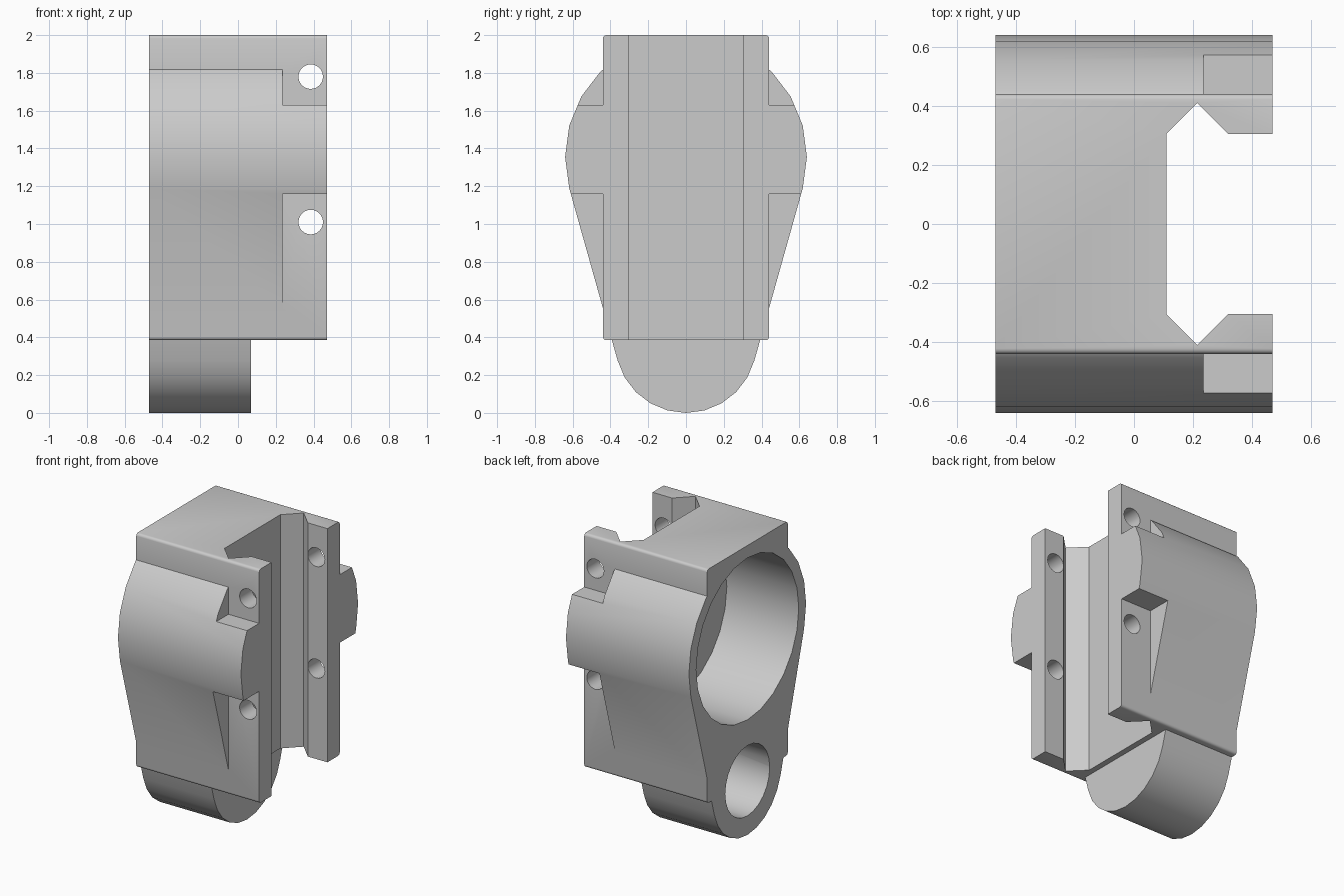
import bpy, bmesh, math
from mathutils import Vector

if "Cube" in bpy.data.objects:
    bpy.data.objects.remove(bpy.data.objects["Cube"], do_unlink=True)

grey = bpy.data.materials.new("plain grey")
grey.use_nodes = True
grey.diffuse_color = (0.6, 0.6, 0.6, 1)
grey.node_tree.nodes["Principled BSDF"].inputs["Base Color"].default_value = (0.6, 0.6, 0.6, 1)


def prism(name, profile, axis, start, end):
    """Extrude a 2D profile along an axis: x takes (y, z), y takes (x, z), z takes (x, y)."""
    bm = bmesh.new()
    i = "xyz".index(axis)
    verts = []
    for p in profile:
        co = list(p)
        co.insert(i, start)
        verts.append(bm.verts.new(co))
    face = bm.faces.new(verts)
    move = Vector((0, 0, 0))
    move[i] = end - start
    new = bmesh.ops.extrude_face_region(bm, geom=[face])["geom"]
    bmesh.ops.translate(bm, vec=move, verts=[v for v in new if isinstance(v, bmesh.types.BMVert)])
    bmesh.ops.recalc_face_normals(bm, faces=bm.faces)
    mesh = bpy.data.meshes.new(name)
    bm.to_mesh(mesh)
    bm.free()
    mesh.materials.append(grey)
    obj = bpy.data.objects.new(name, mesh)
    bpy.context.collection.objects.link(obj)
    return obj


def arc(cx, cy, r, a0=0, a1=345, steps=23):
    angles = [math.radians(a0 + (a1 - a0) * k / steps) for k in range(steps + 1)]
    return [(cx + r * math.cos(a), cy + r * math.sin(a)) for a in angles]


def rect(a0, b0, a1, b1):
    return [(a0, b0), (a1, b0), (a1, b1), (a0, b1)]


def combine(target, other, operation="DIFFERENCE"):
    mod = target.modifiers.new("combine", "BOOLEAN")
    mod.operation = operation
    mod.solver = "EXACT"
    mod.object = other
    bpy.context.view_layer.objects.active = target
    bpy.ops.object.modifier_apply(modifier=mod.name)
    bpy.data.objects.remove(other, do_unlink=True)


BACK, FRONT, SIDE, BOTTOM = -0.47, 0.47, 0.44, 0.385
BIG_Z, SMALL_Z = 1.355, 0.375

# Tapered barrel housing wrapped around both bores
housing = prism("barrel_housing",
                arc(0, BIG_Z, 0.64, -15, 195, 14) + arc(0, SMALL_Z, 0.375, 195, 345, 10),
                "x", BACK, FRONT)

# Screw pockets on both sides, and the shortened lower barrel
for s in (-1, 1):
    for z0, z1 in ((-0.5, 1.16), (1.63, 2.5)):
        combine(housing, prism("pocket_cutter", rect(s * 0.42, z0, s, z1), "x", 0.235, 1))
combine(housing, prism("end_cutter", rect(-1, -1, 1, 0.45), "x", 0.07, 1))

# Clamp block with small rounded long edges
r = 0.018
outline = []
for k, (y, z) in enumerate(((1, 2 - r), (-1, 2 - r), (-1, BOTTOM + r), (1, BOTTOM + r))):
    outline += arc(y * (SIDE - r), z, r, 90 * k, 90 * k + 90, 3)
body = prism("mount_body", outline, "x", BACK, FRONT)
combine(body, housing, "UNION")

# Rail channel with V grooves
half = [(0.11, 0.305), (0.215, 0.41), (0.32, 0.305), (0.6, 0.305)]
channel = half + [(x, -y) for x, y in reversed(half)]
combine(body, prism("channel_cutter", channel, "z", 0.2, 2.2))

# Blind bores
combine(body, prism("large_bore_cutter", arc(0, BIG_Z, 0.56), "x", -0.6, 0.08))
combine(body, prism("small_bore_cutter", arc(0, SMALL_Z, 0.243), "x", -0.6, 0.04))

# Cross holes for the clamp screws
for z in (1.01, 1.78):
    combine(body, prism("screw_hole_cutter", arc(0.385, z, 0.065), "y", -1, 1))

bpy.ops.object.select_all(action="DESELECT")
body.select_set(True)
bpy.context.view_layer.objects.active = body
bpy.ops.object.shade_smooth_by_angle(angle=math.radians(31))
